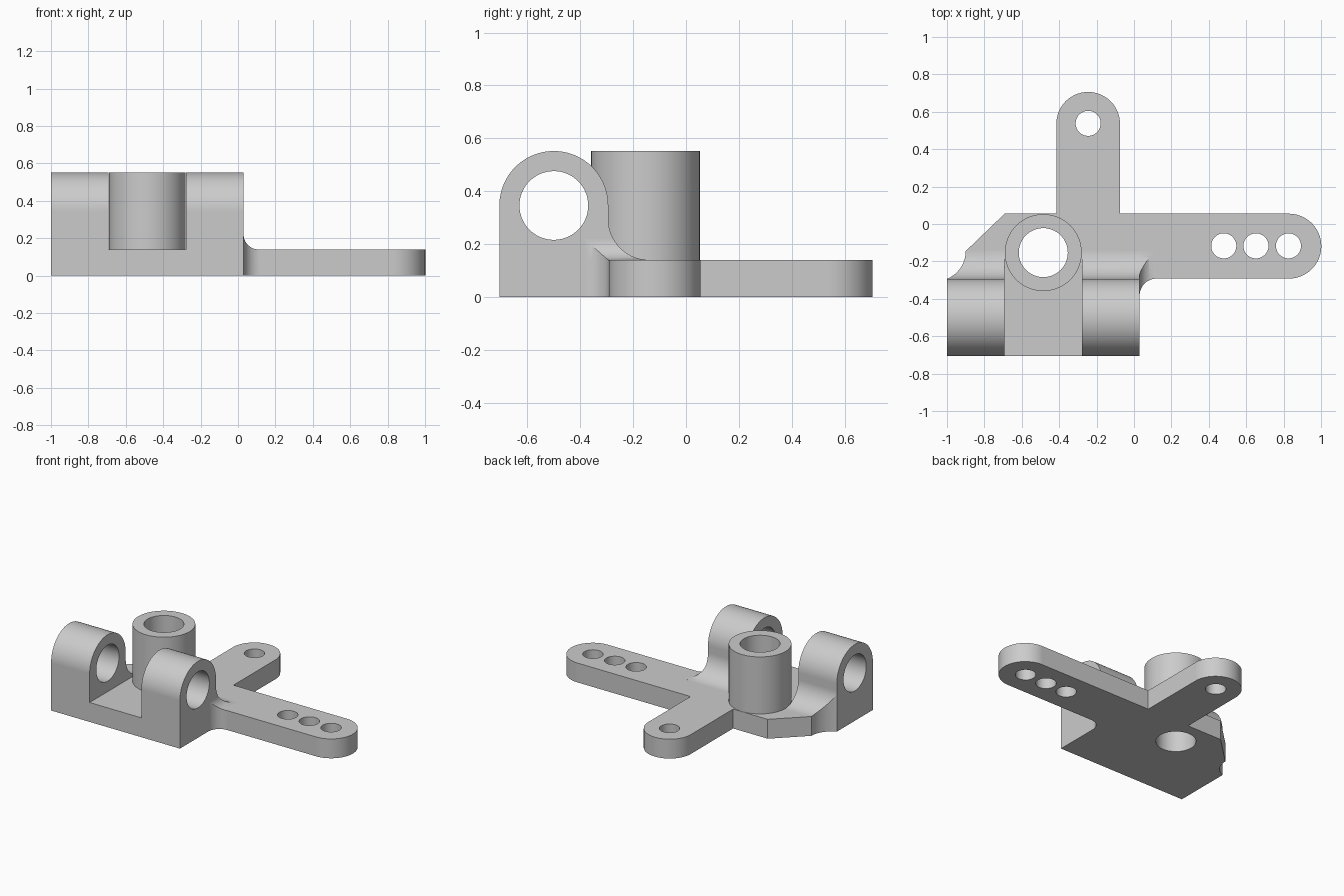
import bpy, bmesh
from math import cos, sin, radians, pi

cube = bpy.data.objects.get("Cube")
if cube:
    bpy.data.objects.remove(cube, do_unlink=True)

PLATE, TOP = 0.14, 0.552          # plate thickness, overall height
FRONT, BACK = -0.706, 0.055       # front of the lugs, back edge of the plate
LUG_Y, LUG_Z, LUG_R = -0.5, 0.346, 0.206
LUG_END = 0.03                    # inner end of the lug block

steel = bpy.data.materials.new("plain grey")
steel.use_nodes = True
grey = (0.6, 0.6, 0.6, 1)
steel.diffuse_color = grey
steel.node_tree.nodes["Principled BSDF"].inputs["Base Color"].default_value = grey


def arc(cx, cy, r, start, end, steps=24):
    angles = [radians(start + (end - start) * i / steps) for i in range(steps + 1)]
    return [(cx + r * cos(a), cy + r * sin(a)) for a in angles]


def prism(name, outline, axis, low, high):
    """Extrude a 2D outline along an axis."""
    place = {"x": lambda a, b, h: (h, a, b),
             "y": lambda a, b, h: (a, h, b),
             "z": lambda a, b, h: (a, b, h)}[axis]
    bm = bmesh.new()
    ends = [[bm.verts.new(place(a, b, h)) for a, b in outline] for h in (low, high)]
    bm.faces.new(ends[0])
    bm.faces.new(ends[1])
    count = len(outline)
    for i in range(count):
        j = (i + 1) % count
        bm.faces.new((ends[0][i], ends[0][j], ends[1][j], ends[1][i]))
    bmesh.ops.recalc_face_normals(bm, faces=bm.faces)
    mesh = bpy.data.meshes.new(name)
    bm.to_mesh(mesh)
    bm.free()
    mesh.materials.append(steel)
    ob = bpy.data.objects.new(name, mesh)
    bpy.context.collection.objects.link(ob)
    return ob


def cylinder(name, cx, cy, r, axis, low, high):
    return prism(name, arc(cx, cy, r, 0, 360, 64)[:-1], axis, low, high)


def combine(target, tool, operation):
    """Apply a boolean and discard the tool."""
    mod = target.modifiers.new("boolean", "BOOLEAN")
    mod.operation, mod.solver, mod.object = operation, "EXACT", tool
    bpy.context.view_layer.objects.active = target
    bpy.ops.object.modifier_apply(modifier=mod.name)
    bpy.data.objects.remove(tool, do_unlink=True)


# Plan outline: lug block, right arm, back arm, chamfer and corner scoop
plan = [(-1, FRONT), (LUG_END, FRONT)]
plan += arc(LUG_END + 0.09, -0.382, 0.09, 180, 90, 16)
plan += arc(0.828, -0.1185, 0.1735, -90, 90, 40)
plan += [(-0.075, BACK)]
plan += arc(-0.245, 0.536, 0.17, 0, 180, 40)
plan += [(-0.415, BACK), (-0.692, BACK)]
plan += arc(-1.06, -0.145, 0.16, 0, -68, 16)

# Side profile of the lugs, with the rear sweep down to the plate
lug = [(FRONT, 0.05), (FRONT, LUG_Z)]
lug += arc(LUG_Y, LUG_Z, LUG_R, 180, 0, 48)[1:]
lug += arc(-0.139, 0.295, 0.155, 180, 270)
lug += [(-0.139, 0.05)]

# Base plate
bracket = prism("bracket", plan, "z", 0, PLATE)

# Pair of lugs, made as one block with a slot between them
lugs = prism("lugs", lug, "x", -1, LUG_END)
combine(lugs, prism("lug_trim", plan, "z", -0.1, 0.7), "INTERSECT")
slot = [(-0.692, -0.9), (-0.278, -0.9), (-0.278, 0.2), (-0.692, 0.2)]
combine(lugs, prism("slot", slot, "z", PLATE, 0.8), "DIFFERENCE")
combine(bracket, lugs, "UNION")

# Small blend between the lug and the right arm
blend = [(-0.05, 0.05), (-0.05, PLATE + 0.08)]
blend += arc(LUG_END + 0.08, PLATE + 0.08, 0.08, 180, 270, 16)
blend += [(LUG_END + 0.08, 0.05)]
web = prism("web", blend, "y", -0.45, -0.145)
combine(web, prism("web_trim", plan, "z", -0.1, 0.7), "INTERSECT")
combine(web, prism("web_profile", lug, "x", -0.3, 0.3), "INTERSECT")
combine(bracket, web, "UNION")

# Upright tube
combine(bracket, cylinder("tube", -0.485, -0.153, 0.2055, "z", 0.05, TOP), "UNION")

# Bores and mounting holes
combine(bracket, cylinder("tube_bore", -0.485, -0.153, 0.131, "z", -0.2, 0.8), "DIFFERENCE")
combine(bracket, cylinder("lug_bore", LUG_Y, LUG_Z, 0.13, "x", -1.2, 0.2), "DIFFERENCE")
for x, y in [(-0.245, 0.538), (0.48, -0.117), (0.652, -0.117), (0.826, -0.117)]:
    combine(bracket, cylinder("hole", x, y, 0.067, "z", -0.2, 0.3), "DIFFERENCE")

# Smooth curved walls, crisp edges
for ob in bpy.context.selected_objects:
    ob.select_set(False)
bracket.select_set(True)
bpy.context.view_layer.objects.active = bracket
bpy.ops.object.shade_smooth_by_angle(angle=radians(25))
weighted = bracket.modifiers.new("even shading", "WEIGHTED_NORMAL")
weighted.keep_sharp = True
